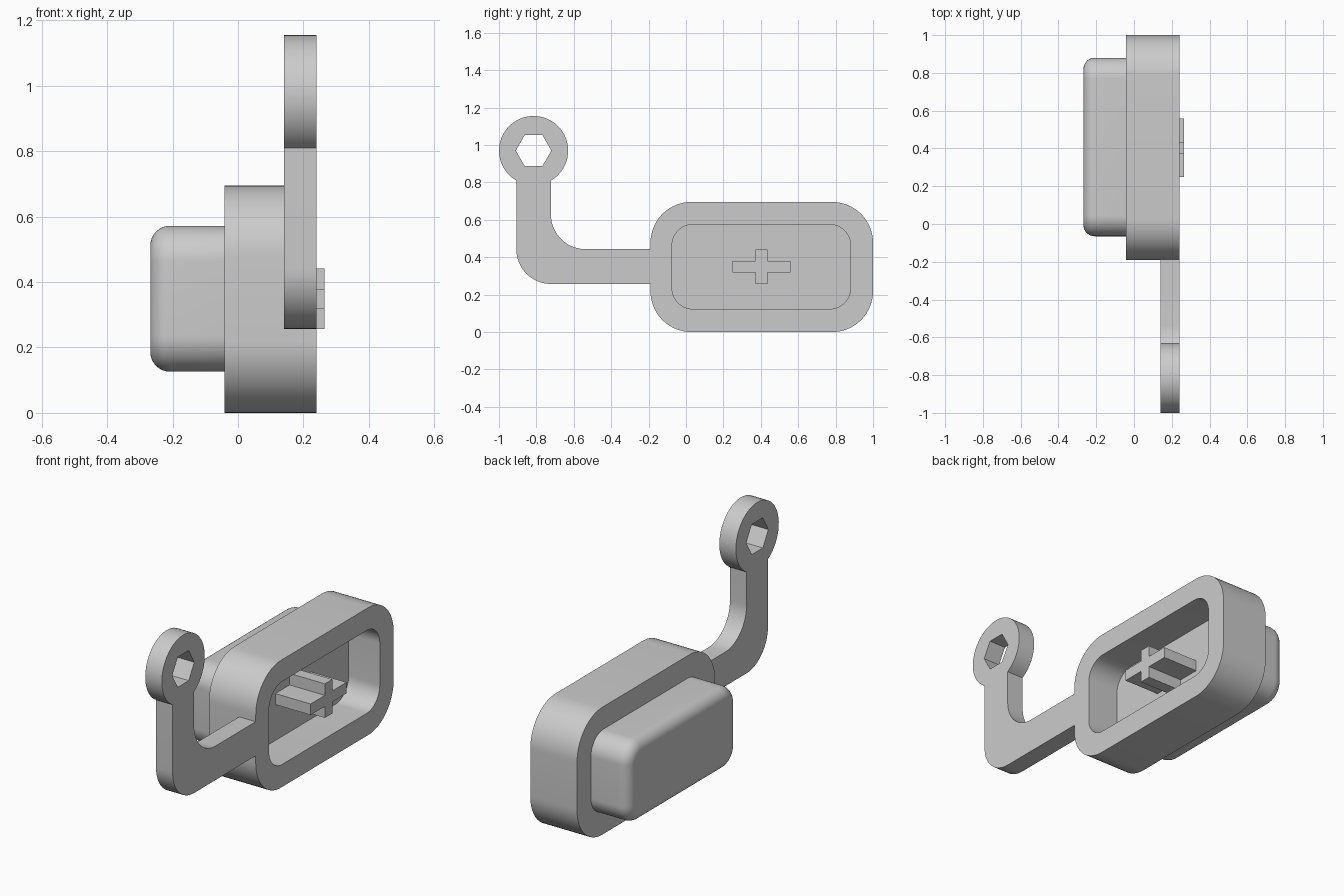
import bpy
import bmesh
from math import cos, sin, radians

if "Cube" in bpy.data.objects:
    bpy.data.objects.remove(bpy.data.objects["Cube"])

grey = bpy.data.materials.new("plain grey")
grey.use_nodes = True
grey.diffuse_color = (0.6, 0.6, 0.6, 1)
grey.node_tree.nodes["Principled BSDF"].inputs["Base Color"].default_value = (0.6, 0.6, 0.6, 1)


def arc(cy, cz, r, start, end, steps=16):
    angles = [radians(start + (end - start) * i / steps) for i in range(steps + 1)]
    return [(cy + r * cos(a), cz + r * sin(a)) for a in angles]


def rounded_rect(y0, y1, z0, z1, r):
    return (arc(y1 - r, z1 - r, r, 0, 90) + arc(y0 + r, z1 - r, r, 90, 180)
            + arc(y0 + r, z0 + r, r, 180, 270) + arc(y1 - r, z0 + r, r, 270, 360))


def prism(name, profile, x0, x1, round_x0=0):
    """Extrude a side profile from x0 to x1, optionally rounding the rim at x0."""
    bm = bmesh.new()
    face = bm.faces.new([bm.verts.new((x0, y, z)) for y, z in profile])
    rim = list(face.edges)
    made = bmesh.ops.extrude_face_region(bm, geom=[face], use_keep_orig=True)
    for v in made["geom"]:
        if isinstance(v, bmesh.types.BMVert):
            v.co.x = x1
    bmesh.ops.recalc_face_normals(bm, faces=bm.faces[:])
    if round_x0:
        bmesh.ops.bevel(bm, geom=rim, offset=round_x0, segments=8, profile=0.5, affect='EDGES')
    mesh = bpy.data.meshes.new(name)
    bm.to_mesh(mesh)
    bm.free()
    mesh.materials.append(grey)
    obj = bpy.data.objects.new(name, mesh)
    bpy.context.collection.objects.link(obj)
    return obj


def activate(obj):
    bpy.ops.object.select_all(action='DESELECT')
    obj.select_set(True)
    bpy.context.view_layer.objects.active = obj


def cut(obj, cutter):
    mod = obj.modifiers.new("cut", 'BOOLEAN')
    mod.operation = 'DIFFERENCE'
    mod.solver = 'EXACT'
    mod.object = cutter
    activate(obj)
    bpy.ops.object.modifier_apply(modifier=mod.name)
    bpy.data.objects.remove(cutter)


# Housing with a deep open pocket
housing = prism("housing", rounded_rect(-0.19, 1.0, 0, 0.695, 0.218), -0.042, 0.24)
cut(housing, prism("pocket_cutter", rounded_rect(-0.075, 0.88, 0.123, 0.575, 0.113), 0.052, 0.4))

# Raised block with a softened outer rim
block = prism("raised_block", rounded_rect(-0.065, 0.88, 0.126, 0.572, 0.11), -0.268, -0.042, 0.06)

# Bent arm ending in a ring with a hexagonal hole
arm_profile = ([(-0.19, 0.257), (-0.19, 0.443)]
               + arc(-0.537, 0.628, 0.185, 270, 180)
               + arc(-0.815, 0.97, 0.185, -60, 240, 48)
               + arc(-0.722, 0.442, 0.185, 180, 270))
arm = prism("ring_arm", arm_profile, 0.14, 0.24)
cut(arm, prism("hex_cutter", arc(-0.815, 0.97, 0.095, 0, 300, 5), 0, 0.4))

# Cross-shaped stem standing on the pocket floor
CY, CZ = 0.403, 0.349
wide, tall, half_y, half_z = 0.155, 0.093, 0.032, 0.03
quarter = [(wide, half_z), (half_y, half_z), (half_y, tall)]
cross = []
for sy, sz in ((1, 1), (-1, 1), (-1, -1), (1, -1)):
    corner = quarter if sy * sz > 0 else quarter[::-1]
    cross += [(CY + sy * y, CZ + sz * z) for y, z in corner]
stem = prism("cross_stem", cross, 0.052, 0.265)

for part in (housing, block, arm, stem):
    activate(part)
    bpy.ops.object.shade_smooth_by_angle(angle=radians(30))
